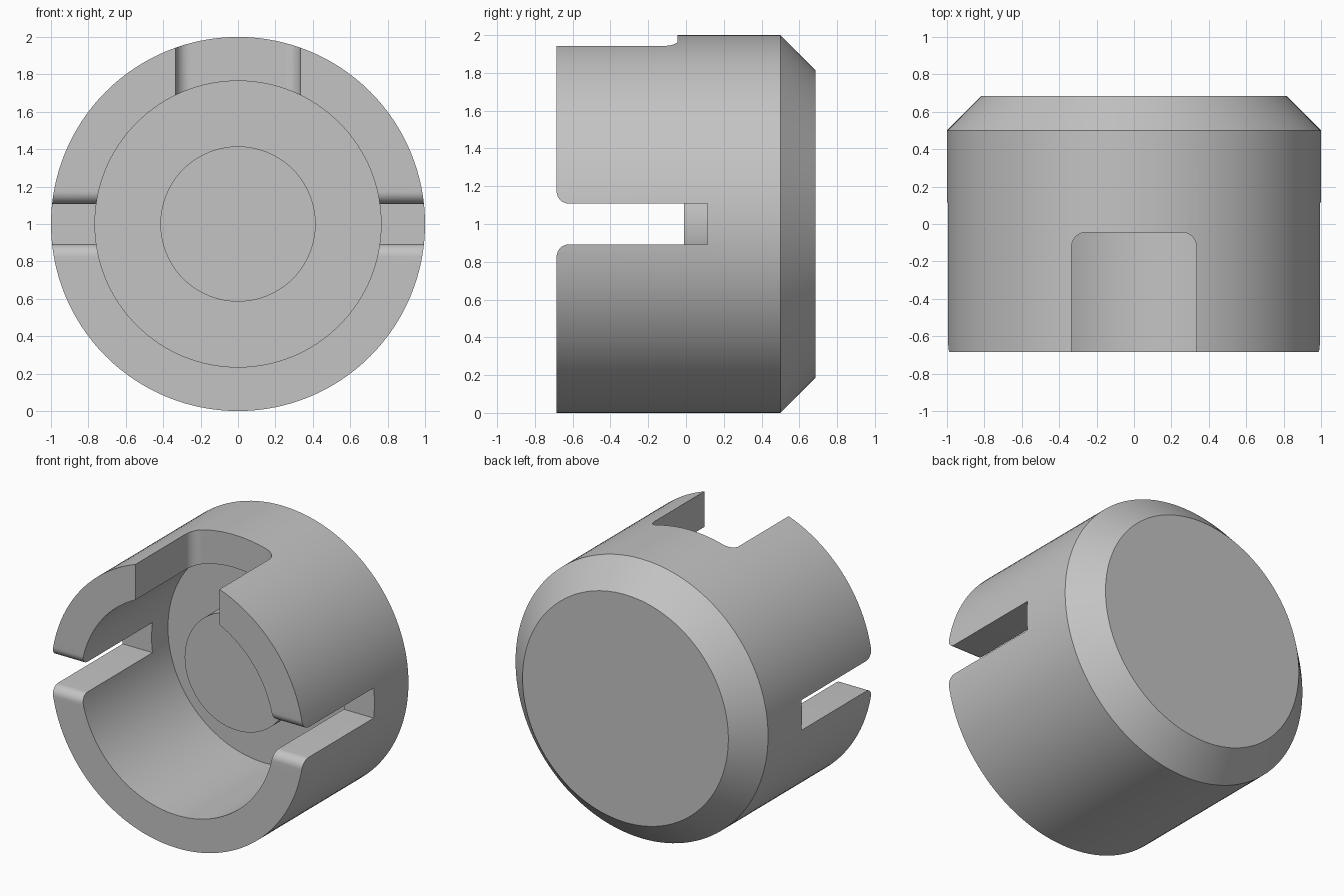
import bpy, bmesh
from math import sin, cos, pi, radians
from mathutils import Matrix, Vector

cube = bpy.data.objects.get("Cube")
if cube:
    bpy.data.objects.remove(cube, do_unlink=True)

FRONT, BACK = -0.685, 0.685
FLOOR = 0.30
SEGMENTS = 128

grey = bpy.data.materials.new("plain grey")
grey.use_nodes = True
grey.diffuse_color = (0.55, 0.55, 0.55, 1)
grey.node_tree.nodes["Principled BSDF"].inputs["Base Color"].default_value = grey.diffuse_color


def make_object(name, bm):
    bmesh.ops.recalc_face_normals(bm, faces=bm.faces)
    mesh = bpy.data.meshes.new(name)
    bm.to_mesh(mesh)
    bm.free()
    obj = bpy.data.objects.new(name, mesh)
    bpy.context.collection.objects.link(obj)
    mesh.materials.append(grey)
    return obj


def lathe(name, profile):
    """Turn (radius, y) points around the y axis at z = 1."""
    bm = bmesh.new()
    rings = []
    for r, y in profile:
        rings.append([bm.verts.new((r * cos(2 * pi * i / SEGMENTS), y,
                                    1 + r * sin(2 * pi * i / SEGMENTS)))
                      for i in range(SEGMENTS)])
    for a, b in zip(rings, rings[1:]):
        for i in range(SEGMENTS):
            j = (i + 1) % SEGMENTS
            bm.faces.new((a[i], a[j], b[j], b[i]))
    bm.faces.new(rings[0])
    bm.faces.new(rings[-1])
    return make_object(name, bm)


def arc(cx, cy, r, start, end, steps=10):
    angles = [radians(start + (end - start) * i / steps) for i in range(steps + 1)]
    return [(cx + r * cos(t), cy + r * sin(t)) for t in angles]


def prism(name, outline, place, direction):
    """Extrude a half outline, mirrored in its first coordinate."""
    full = outline + [(-u, v) for u, v in reversed(outline)]
    bm = bmesh.new()
    face = bm.faces.new([bm.verts.new(place(u, v)) for u, v in full])
    out = bmesh.ops.extrude_face_region(bm, geom=[face])
    moved = [g for g in out["geom"] if isinstance(g, bmesh.types.BMVert)]
    bmesh.ops.translate(bm, verts=moved, vec=Vector(direction))
    cutter = make_object(name, bm)
    cutter.hide_render = True
    return cutter


def activate(obj):
    bpy.ops.object.select_all(action="DESELECT")
    obj.select_set(True)
    bpy.context.view_layer.objects.active = obj


# Cup with a chamfered closed back and an open front
cup = lathe("cup_shell", [(0.765, FLOOR), (0.765, FRONT), (1, FRONT),
                          (1, 0.5), (0.815, BACK)])

# Side slots with rounded mouths
half, mouth = 0.108, 0.065
slot = ([(half + mouth, FRONT - 0.1)]
        + arc(half + mouth, FRONT + mouth, mouth, 270, 180)
        + [(half, 0.115)])
slot_cutter = prism("slot_cutter", slot, lambda u, v: (-1.2, v, 1 + u), (2.4, 0, 0))

# Top notch with rounded inner corners
half, end, corner = 0.333, -0.045, 0.075
notch = [(half, FRONT - 0.1)] + arc(half - corner, end - corner, corner, 0, 90)
notch_cutter = prism("notch_cutter", notch, lambda u, v: (u, v, 1.3), (0, 0, 1))

for cutter in (slot_cutter, notch_cutter):
    mod = cup.modifiers.new(cutter.name, "BOOLEAN")
    mod.operation = "DIFFERENCE"
    mod.solver = "EXACT"
    mod.object = cutter
    activate(cup)
    bpy.ops.object.modifier_apply(modifier=mod.name)
    bpy.data.objects.remove(cutter, do_unlink=True)

# Round boss standing on the cup floor
boss = lathe("center_boss", [(0.415, FLOOR + 0.03), (0.415, -0.01)])

for obj in (cup, boss):
    activate(obj)
    bpy.ops.object.shade_smooth_by_angle(angle=radians(30))
